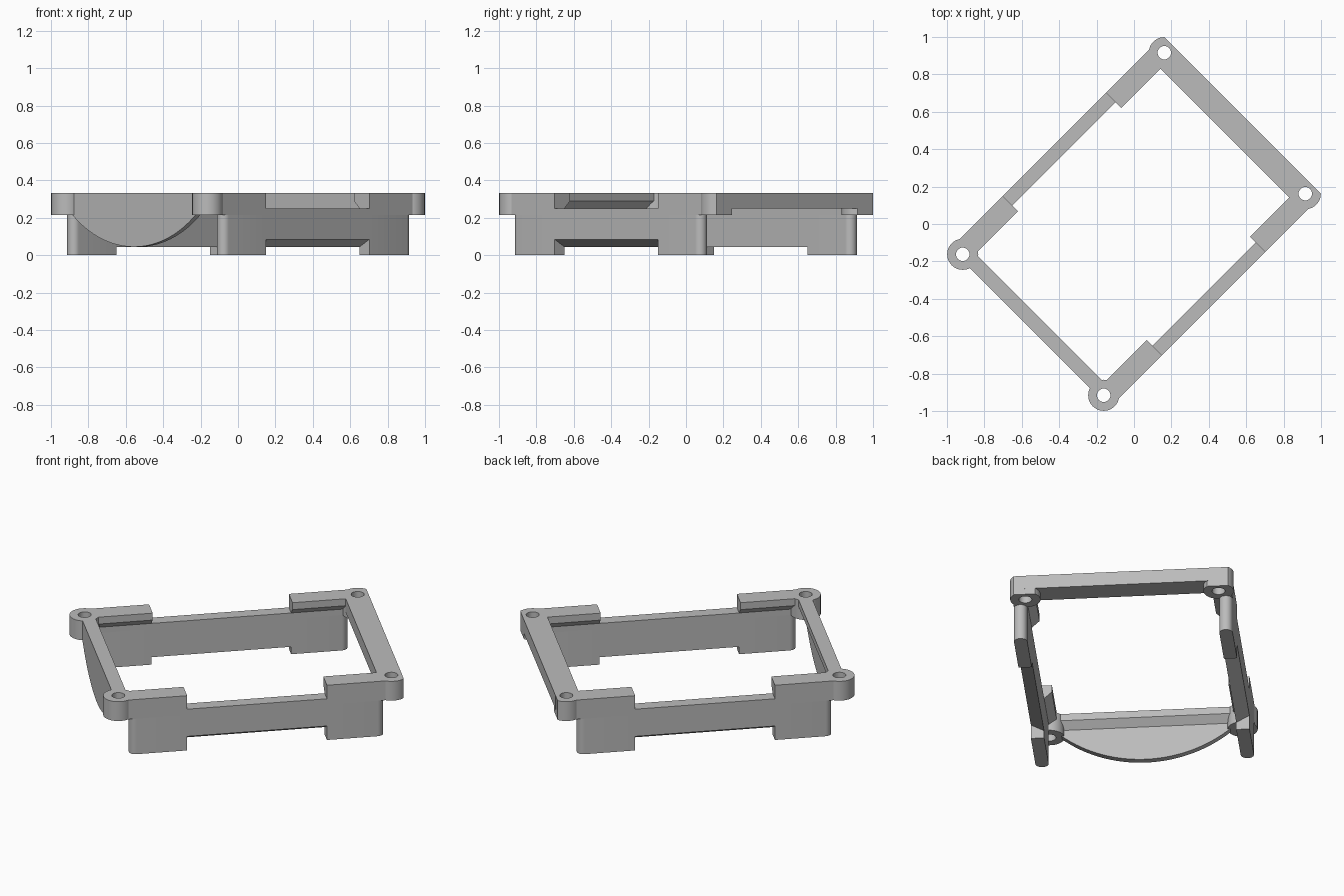
import bpy, bmesh, math
from mathutils import Matrix

if "Cube" in bpy.data.objects:
    bpy.data.objects.remove(bpy.data.objects["Cube"])

# Key dimensions, with u along the long walls and v across them
HU, HV = 0.762, 0.533              # screw hole centre
BOSS_R, HOLE_R = 0.083, 0.036
TOP, RIM_LOW, WALL_TOP = 0.332, 0.215, 0.25
OUT_V, IN_V, PAD_V = 0.603, 0.53, 0.487
GAP_U, END_CUT = 0.39, 0.821
TURN = Matrix.Rotation(math.radians(45), 4, 'Z')

grey = bpy.data.materials.new("plain_grey")
grey.use_nodes = True
COLOUR = (0.5, 0.5, 0.5, 1)
grey.diffuse_color = COLOUR
grey.node_tree.nodes["Principled BSDF"].inputs["Base Color"].default_value = COLOUR

# Ways to place a profile (a, b) at depth t
def along_u(a, b, t): return (t, a, b)
def along_v(a, b, t): return (a, t, b)
def upright(a, b, t): return (a, b, t)


def prism(name, profile, place, lo, hi, mirror=(1, 1)):
    """Extrude a closed profile, flip it by the mirror signs and turn it into place."""
    bm = bmesh.new()
    rings = []
    for t in (lo, hi):
        ring = []
        for a, b in profile:
            x, y, z = place(a, b, t)
            ring.append(bm.verts.new((x * mirror[0], y * mirror[1], z)))
        rings.append(ring)
        bm.faces.new(ring)
    n = len(profile)
    for i in range(n):
        j = (i + 1) % n
        bm.faces.new((rings[0][i], rings[0][j], rings[1][j], rings[1][i]))
    bmesh.ops.recalc_face_normals(bm, faces=bm.faces)
    bm.transform(TURN)
    mesh = bpy.data.meshes.new(name)
    bm.to_mesh(mesh)
    bm.free()
    mesh.materials.append(grey)
    ob = bpy.data.objects.new(name, mesh)
    bpy.context.collection.objects.link(ob)
    return ob


def arc(cx, cy, r, start, end, steps):
    angles = [math.radians(start + (end - start) * i / steps) for i in range(steps + 1)]
    return [(cx + r * math.cos(t), cy + r * math.sin(t)) for t in angles]


def ledge_profile(outer, mid, inner):
    """Rim section with a sloped underside on the inner lip."""
    return [(outer, RIM_LOW), (mid, RIM_LOW), (mid, WALL_TOP),
            (inner, 0.29), (inner, TOP), (outer, TOP)]


parts = []
cutters = []

# Long side walls with a sloped lower edge
wall = [(OUT_V, 0.085), (IN_V, 0.045), (IN_V, WALL_TOP), (OUT_V, WALL_TOP)]
for sv, side in ((1, "back"), (-1, "front")):
    parts.append(prism(f"{side}_wall", wall, along_u, -GAP_U, GAP_U, (1, sv)))

    # Corner legs, pads, bosses and screw holes
    for su, end in ((1, "open"), (-1, "web")):
        label = f"{side}_{end}"
        flip = (su, sv)
        mid, r = (OUT_V + IN_V) / 2, (OUT_V - IN_V) / 2
        leg = [(GAP_U, IN_V)] + arc(0.673, mid, r, -90, 90, 12) + [(GAP_U, OUT_V)]
        parts.append(prism(f"{label}_leg", leg, upright, 0, RIM_LOW, flip))
        parts.append(prism(f"{label}_pad", ledge_profile(OUT_V, IN_V, PAD_V),
                           along_u, GAP_U, HU, flip))
        if su > 0:
            boss = arc(HU, HV, BOSS_R, 45, 315, 36)       # flat on the end face
        else:
            boss = arc(HU, HV, BOSS_R, 0, 352.5, 47)
        parts.append(prism(f"{label}_boss", boss, upright, RIM_LOW, TOP, flip))
        hole = arc(HU, HV, HOLE_R, 0, 345, 23)
        cutters.append(prism(f"{label}_hole_cutter", hole, upright, 0.1, 0.5, flip))

# Plain bar across the open end
bar = [(0.687, WALL_TOP), (END_CUT, WALL_TOP), (END_CUT, TOP), (0.687, TOP)]
parts.append(prism("end_bar", bar, along_v, -HV, HV))

# Lipped rail and hanging curved web across the other end
parts.append(prism("web_rail", ledge_profile(-0.787, -0.75, -0.711), along_v, -HV, HV))
radius = 0.721
half = math.degrees(math.asin(0.468 / radius))
curve = arc(0, 0.045 + radius, radius, 270 - half, 270 + half, 40)
web = curve + [(0.468, WALL_TOP), (-0.468, WALL_TOP)]
parts.append(prism("curved_web", web, along_u, -0.787, -0.75))

# Drill the screw holes through everything in the rim
for ob in parts:
    if ob.name.endswith(("pad", "boss", "bar", "rail")):
        for cutter in cutters:
            mod = ob.modifiers.new("screw_hole", 'BOOLEAN')
            mod.operation = 'DIFFERENCE'
            mod.solver = 'EXACT'
            mod.object = cutter
bpy.context.view_layer.update()
graph = bpy.context.evaluated_depsgraph_get()
drilled = [(ob, bpy.data.meshes.new_from_object(ob.evaluated_get(graph)))
           for ob in parts if ob.modifiers]
for ob, mesh in drilled:
    ob.modifiers.clear()
    ob.data = mesh
for cutter in cutters:
    bpy.data.objects.remove(cutter)

# Smooth the round surfaces and keep the edges sharp
bpy.ops.object.select_all(action='DESELECT')
for ob in parts:
    ob.select_set(True)
bpy.context.view_layer.objects.active = parts[0]
bpy.ops.object.shade_smooth_by_angle(angle=math.radians(30))
